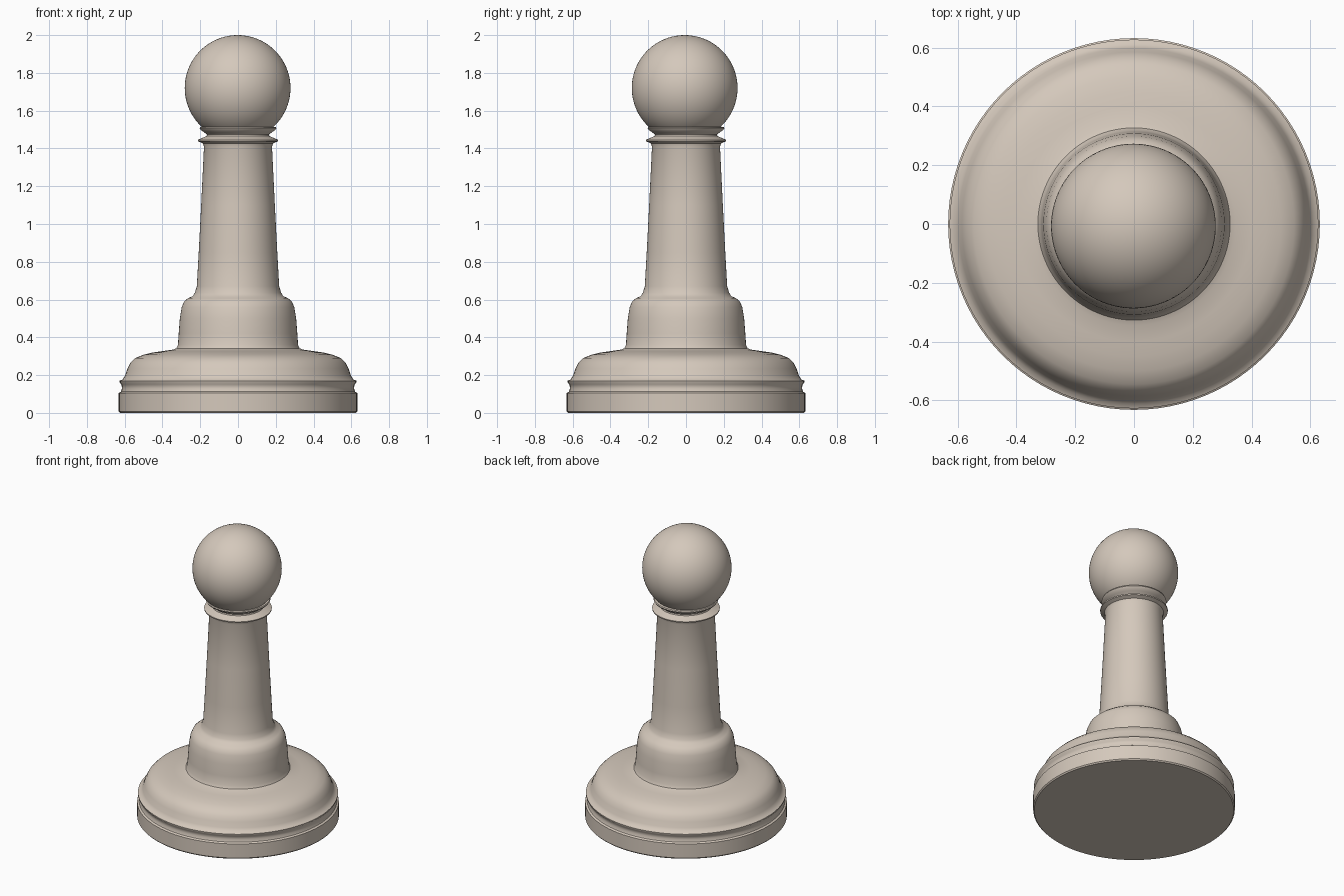
import bpy, bmesh, math

if "Cube" in bpy.data.objects:
    bpy.data.objects.remove(bpy.data.objects["Cube"])

mat = bpy.data.materials.new("warm beige")
mat.diffuse_color = (0.66, 0.58, 0.50, 1)
mat.use_nodes = True
mat.node_tree.nodes["Principled BSDF"].inputs["Base Color"].default_value = mat.diffuse_color

SEG = 96


def finish(obj, angle):
    obj.data.materials.append(mat)
    bpy.ops.object.select_all(action='DESELECT')
    obj.select_set(True)
    bpy.context.view_layer.objects.active = obj
    bpy.ops.object.shade_smooth_by_angle(angle=math.radians(angle))


def lathe(name, profile, angle=40):
    """Revolve a (radius, z) profile around z; both ends are capped at the axis."""
    bm = bmesh.new()
    pts = [(0, profile[0][1])] + profile + [(0, profile[-1][1])]
    verts = [bm.verts.new((r, 0, z)) for r, z in pts]
    edges = [bm.edges.new(p) for p in zip(verts, verts[1:])]
    bmesh.ops.spin(bm, geom=verts + edges, cent=(0, 0, 0), axis=(0, 0, 1),
                   angle=2 * math.pi, steps=SEG)
    bmesh.ops.remove_doubles(bm, verts=bm.verts[:], dist=1e-5)
    bmesh.ops.recalc_face_normals(bm, faces=bm.faces[:])
    me = bpy.data.meshes.new(name)
    bm.to_mesh(me)
    bm.free()
    obj = bpy.data.objects.new(name, me)
    bpy.context.collection.objects.link(obj)
    finish(obj, angle)
    return obj


# Turned body: foot, groove, dome, shoulder, tapered stem and double collar
lathe("turned_body", [
    # foot disc and groove
    (0.625, 0.0), (0.632, 0.008), (0.632, 0.105), (0.620, 0.112),
    (0.614, 0.13), (0.617, 0.15), (0.626, 0.16), (0.627, 0.17),
    # dome
    (0.610, 0.178), (0.597, 0.20), (0.585, 0.235), (0.570, 0.265),
    (0.545, 0.29), (0.50, 0.308), (0.45, 0.32), (0.40, 0.327),
    (0.345, 0.335), (0.327, 0.342), (0.318, 0.36),
    # shoulder
    (0.314, 0.42), (0.308, 0.50), (0.298, 0.56), (0.285, 0.59),
    (0.265, 0.607), (0.240, 0.618), (0.229, 0.635), (0.218, 0.67),
    # stem
    (0.208, 0.85), (0.195, 1.10), (0.180, 1.41),
    # collar rings
    (0.186, 1.427), (0.211, 1.438), (0.212, 1.446), (0.188, 1.456),
    (0.166, 1.466), (0.164, 1.474), (0.180, 1.486), (0.197, 1.497),
    (0.203, 1.507), (0.200, 1.514), (0.185, 1.515),
])

# Ball on top
bpy.ops.mesh.primitive_uv_sphere_add(segments=SEG, ring_count=48, radius=0.28,
                                     location=(-0.002, -0.007, 1.72))
ball = bpy.context.object
ball.name = "ball_head"
finish(ball, 60)
